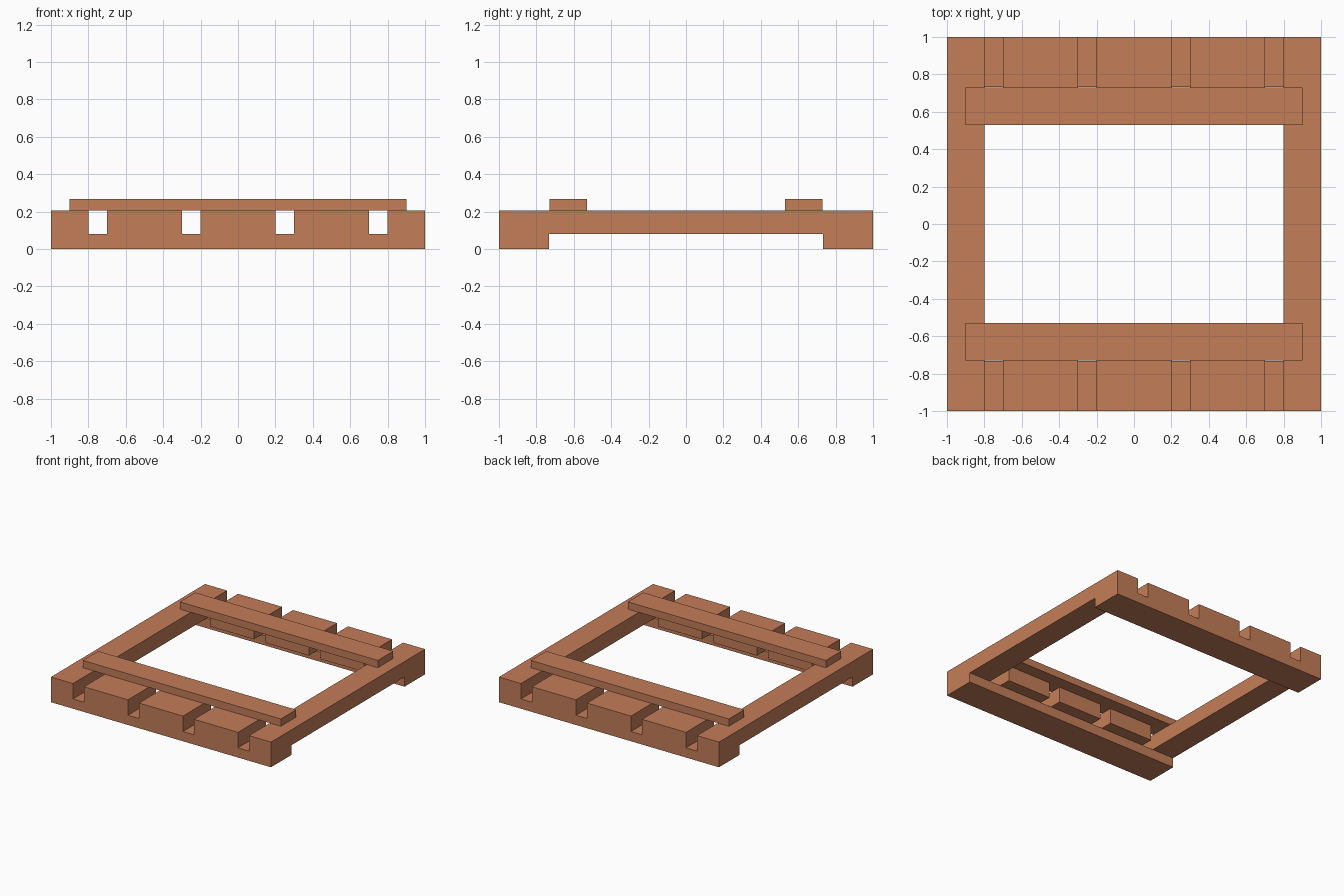
import bpy

if "Cube" in bpy.data.objects:
    bpy.data.objects.remove(bpy.data.objects["Cube"])

wood = bpy.data.materials.new("terracotta wood")
wood.diffuse_color = (0.55, 0.205, 0.098, 1)
wood.use_nodes = True
wood.node_tree.nodes["Principled BSDF"].inputs["Base Color"].default_value = wood.diffuse_color


def box(name, x, y, z):
    """Axis-aligned box from (min, max) ranges."""
    bpy.ops.mesh.primitive_cube_add(size=1, location=[(a + b) / 2 for a, b in (x, y, z)])
    ob = bpy.context.object
    ob.name = name
    ob.scale = [b - a for a, b in (x, y, z)]
    bpy.ops.object.transform_apply(location=False, rotation=False, scale=True)
    ob.data.materials.append(wood)
    return ob


BASE, DECK, TOP = 0.08, 0.207, 0.267   # layer heights


def span(s, a, b):
    """Range a..b mirrored to the side s."""
    return tuple(sorted((s * a, s * b)))


for s, end in ((-1, "front"), (1, "back")):
    # bottom runner
    box(f"{end}_runner", (-1, 1), span(s, 0.733, 1), (0, BASE))
    # short deck blocks, overhanging the runner inwards
    for i, cx in enumerate((-0.5, 0, 0.5)):
        box(f"{end}_block_{i + 1}", (cx - 0.2, cx + 0.2), span(s, 0.633, 1), (BASE, DECK))
    # top slat
    box(f"{end}_slat", (-0.9, 0.9), span(s, 0.53, 0.73), (DECK, TOP))

# long side rails
for s, side in ((-1, "left"), (1, "right")):
    box(f"{side}_rail", span(s, 0.8, 1), (-1, 1), (BASE, DECK))
